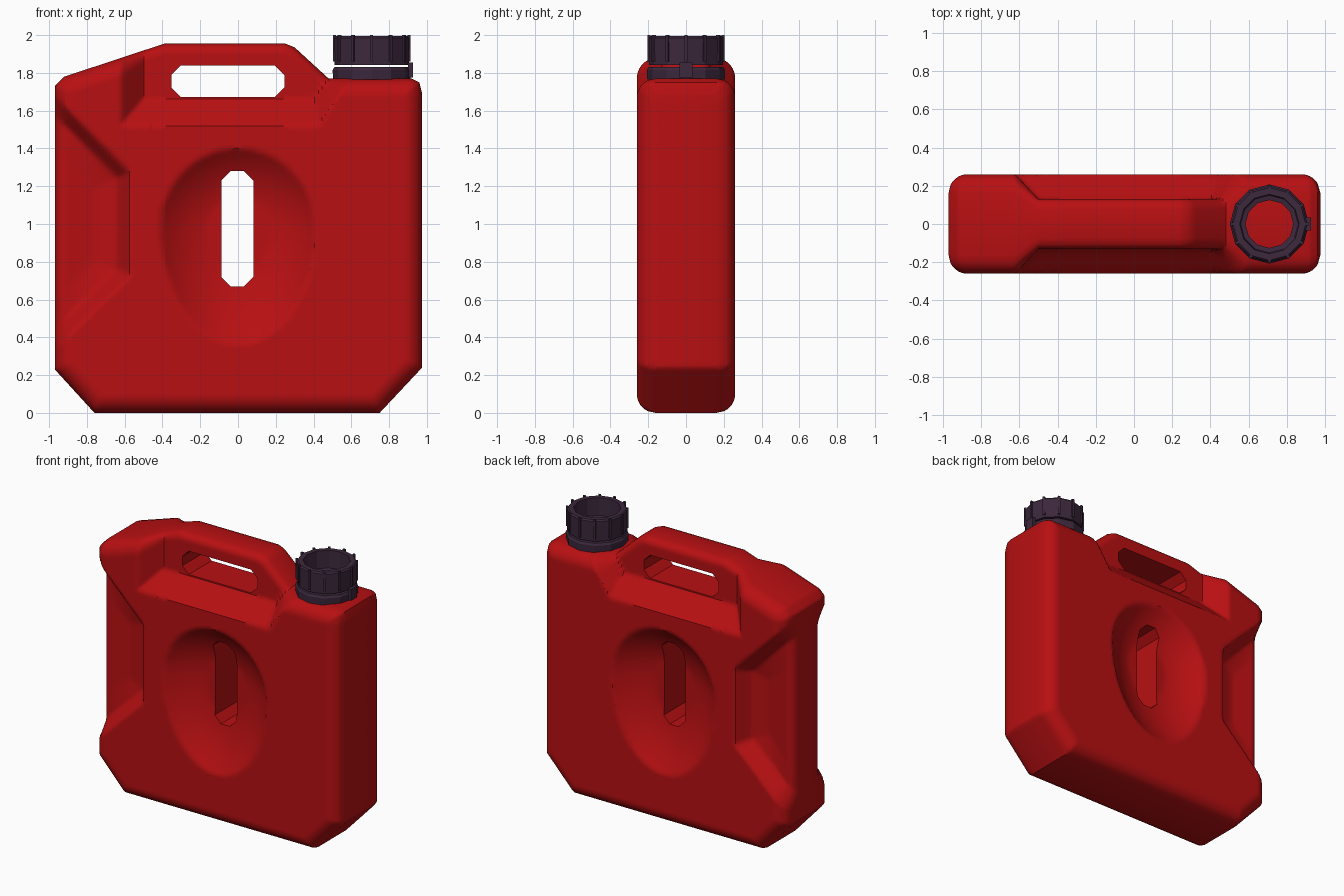
import bpy, bmesh, math
from mathutils import Vector, Matrix

if "Cube" in bpy.data.objects:
    bpy.data.objects.remove(bpy.data.objects["Cube"])


def material(name, rgb):
    m = bpy.data.materials.new(name)
    m.diffuse_color = (*rgb, 1)
    m.use_nodes = True
    m.node_tree.nodes["Principled BSDF"].inputs["Base Color"].default_value = m.diffuse_color
    return m


RED = material("red plastic", (0.48, 0.005, 0.006))
DARK = material("dark plum plastic", (0.045, 0.021, 0.045))


def finish(name, bm, mat, angle=35):
    bmesh.ops.recalc_face_normals(bm, faces=bm.faces)
    me = bpy.data.meshes.new(name)
    bm.to_mesh(me)
    bm.free()
    ob = bpy.data.objects.new(name, me)
    bpy.context.collection.objects.link(ob)
    me.materials.append(mat)
    bpy.ops.object.select_all(action='DESELECT')
    ob.select_set(True)
    bpy.context.view_layer.objects.active = ob
    bpy.ops.object.shade_smooth_by_angle(angle=math.radians(angle))
    return ob


def clamp(v):
    return max(0.0, min(1.0, v))


# Can outline in the x-z plane: lower and upper edges, left to right
LOW = [(-0.97, 0.23), (-0.76, 0.0), (0.75, 0.0), (0.975, 0.24)]
HIGH = [(-0.97, 1.73), (-0.92, 1.78), (-0.39, 1.955), (0.25, 1.955), (0.30, 1.935),
        (0.48, 1.77), (0.92, 1.77), (0.96, 1.75), (0.975, 1.69)]
RING = [Vector(p) for p in LOW + HIGH[::-1]]


def edge_z(line, x):
    for (x0, z0), (x1, z1) in zip(line, line[1:]):
        if x <= x1 + 1e-6:
            return z0 + (z1 - z0) * (x - x0) / (x1 - x0)
    return line[-1][1]


def edge_distance(p):
    best = 9
    for a, b in zip(RING, RING[1:] + RING[:1]):
        t = clamp((p - a).dot(b - a) / (b - a).length_squared)
        best = min(best, (p - a - (b - a) * t).length)
    return best


def half_thickness(x, z):
    h = 0.26
    # slimmer carry handle, ramping out to the shoulders
    ramp = max(clamp((1.66 - z) / 0.14), clamp((-0.50 - x) / 0.12),
               clamp(((x - 0.33) * 0.826 - (z - 1.55) * 0.563) / 0.09))
    h = min(h, 0.13 + 0.13 * ramp)
    # grip recess on the left end
    d = min(-0.57 - x, (1.68 - z - (x + 0.975) * 1.0) / 1.41,
            (z - 0.34 - (x + 0.975) * 0.95) / 1.38)
    if d > 0:
        h = min(h, 0.26 - 0.10 * clamp(d / 0.07) - 0.03 * clamp((d - 0.07) / 0.12) * clamp((x + 0.95) / 0.25))
    # bowl around the middle slot, drawn out downwards
    dz = z - 0.98
    t = math.hypot(x / 0.41, dz / (0.42 if dz > 0 else 0.62))
    if t < 1:
        h = min(h, 0.26 - 0.13 * min(1, 1.1 * (1 - t ** 2.6)))
    # rounded rim
    r = 0.1 * min(1, h / 0.24)
    u = 1 - clamp(edge_distance(Vector((x, z))) / r)
    return h - r * (1 - math.sqrt(max(0, 1 - u * u)))


# Can body: front and back skins over a shared grid, joined along the outline
N = 110
steps = [0.6 * i / N + 0.4 * (1 - math.cos(math.pi * i / N)) / 2 for i in range(N + 1)]
xs = [-0.97 + 1.945 * s for s in steps]
for bx, _ in LOW[1:-1] + HIGH[1:-1]:
    k = min(range(N + 1), key=lambda i: abs(xs[i] - bx))
    xs[k] = bx
bm = bmesh.new()
front, back = [], []
for x in xs:
    lo, hi = edge_z(LOW, x), edge_z(HIGH, x)
    pts = [(x, lo + (hi - lo) * s) for s in steps]
    hs = [half_thickness(*p) for p in pts]
    front.append([bm.verts.new((px, -h, pz)) for (px, pz), h in zip(pts, hs)])
    back.append([bm.verts.new((px, h, pz)) for (px, pz), h in zip(pts, hs)])
for g in (front, back):
    for i in range(N):
        for j in range(N):
            bm.faces.new((g[i][j], g[i + 1][j], g[i + 1][j + 1], g[i][j + 1]))
border = ([(i, 0) for i in range(N)] + [(N, j) for j in range(N)]
          + [(i, N) for i in range(N, 0, -1)] + [(0, j) for j in range(N, 0, -1)])
for (a, b), (c, d) in zip(border, border[1:] + border[:1]):
    bm.faces.new((front[a][b], front[c][d], back[c][d], back[a][b]))
body = finish("can_body", bm, RED)


# Handle opening and middle slot, cut straight through
def cut_hole(name, x0, x1, z0, z1, cx, cz):
    pts = [(x0 + cx, z0), (x1 - cx, z0), (x1, z0 + cz), (x1, z1 - cz),
           (x1 - cx, z1), (x0 + cx, z1), (x0, z1 - cz), (x0, z0 + cz)]
    bm = bmesh.new()
    f = bm.faces.new([bm.verts.new((x, -0.5, z)) for x, z in pts])
    ext = bmesh.ops.extrude_face_region(bm, geom=[f])
    bmesh.ops.translate(bm, vec=(0, 1, 0),
                        verts=[v for v in ext['geom'] if isinstance(v, bmesh.types.BMVert)])
    cutter = finish(name, bm, RED)
    mod = body.modifiers.new(name, 'BOOLEAN')
    mod.operation, mod.solver, mod.object = 'DIFFERENCE', 'EXACT', cutter
    bpy.context.view_layer.objects.active = body
    bpy.ops.object.modifier_apply(modifier=name)
    bpy.data.objects.remove(cutter)


cut_hole("handle_opening", -0.352, 0.245, 1.672, 1.84, 0.05, 0.05)
cut_hole("middle_slot", -0.088, 0.082, 0.67, 1.28, 0.05, 0.05)
bpy.ops.object.select_all(action='DESELECT')
body.select_set(True)
bpy.ops.object.shade_smooth_by_angle(angle=math.radians(35))


# Cap parts: twelve-sided rings turned from a closed (radius, z) profile
CX = 0.708


def turned_ring(profile, n=12):
    bm = bmesh.new()
    loops = [[bm.verts.new((CX + r * math.cos(2 * math.pi * k / n),
                            r * math.sin(2 * math.pi * k / n), z)) for r, z in profile]
             for k in range(n)]
    m = len(profile)
    for k in range(n):
        a, b = loops[k], loops[(k + 1) % n]
        for j in range(m):
            bm.faces.new((a[j], b[j], b[(j + 1) % m], a[(j + 1) % m]))
    return bm


def add_box(bm, r, angle, z0, z1, depth, width):
    mat = (Matrix.Translation((CX, 0, 0)) @ Matrix.Rotation(angle, 4, 'Z')
           @ Matrix.Translation((r, 0, (z0 + z1) / 2))
           @ Matrix.Diagonal((depth, width, z1 - z0, 1)))
    bmesh.ops.create_cube(bm, size=1, matrix=mat)


# Locking collar with its catch
bm = turned_ring([(0.125, 1.765), (0.205, 1.765), (0.207, 1.815), (0.198, 1.83), (0.125, 1.83)])
add_box(bm, 0.205, 0, 1.775, 1.855, 0.025, 0.07)
finish("cap_collar", bm, DARK, 25)

# Open cap with grip ribs
bm = turned_ring([(0.125, 1.842), (0.197, 1.842), (0.199, 1.985), (0.19, 1.995),
                  (0.155, 1.995), (0.15, 1.87), (0.125, 1.865)])
for k in range(12):
    add_box(bm, 0.197, 2 * math.pi * k / 12, 1.86, 2.0, 0.016, 0.016)
finish("cap", bm, DARK, 25)
